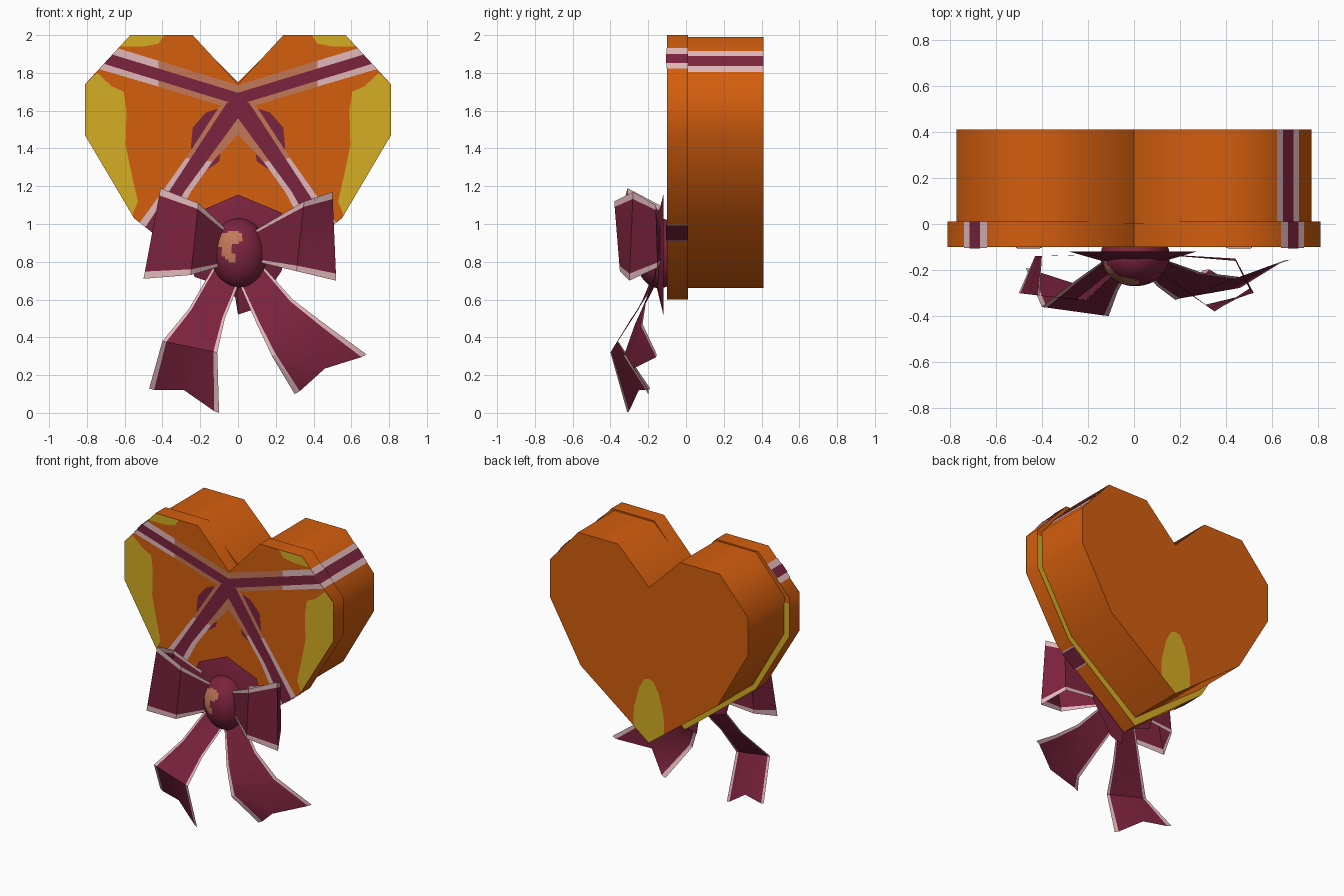
import bpy, bmesh, math
from mathutils import Vector

if "Cube" in bpy.data.objects:
    bpy.data.objects.remove(bpy.data.objects["Cube"])


def lin(c):
    c /= 255
    return c / 12.92 if c <= 0.04045 else ((c + 0.055) / 1.055) ** 2.4


def material(name, r, g, b):
    m = bpy.data.materials.new(name)
    m.diffuse_color = (lin(r), lin(g), lin(b), 1)
    m.use_nodes = True
    m.node_tree.nodes["Principled BSDF"].inputs["Base Color"].default_value = m.diffuse_color
    return m


ORANGE = material("orange", 212, 94, 14)
GOLD = material("gold", 212, 173, 35)
WINE = material("wine", 124, 35, 62)
PINK = material("pale_pink", 226, 184, 187)
TAN = material("tan", 195, 120, 90)


def finish(name, bm, mats, smooth=None):
    me = bpy.data.meshes.new(name)
    bm.to_mesh(me)
    bm.free()
    ob = bpy.data.objects.new(name, me)
    bpy.context.collection.objects.link(ob)
    for m in mats:
        me.materials.append(m)
    if smooth:
        bpy.ops.object.select_all(action='DESELECT')
        ob.select_set(True)
        bpy.context.view_layer.objects.active = ob
        bpy.ops.object.shade_smooth_by_angle(angle=math.radians(smooth))
    return ob


def mirrored(half):
    """Close a right-half outline whose first and last points lie on x = 0."""
    return half + [(-x, z) for x, z in half[-2:0:-1]]


def prism(name, outline, y0, y1, mat):
    bm = bmesh.new()
    f = bm.faces.new([bm.verts.new((x, y0, z)) for x, z in outline])
    ext = bmesh.ops.extrude_face_region(bm, geom=[f])
    bmesh.ops.translate(bm, vec=(0, y1 - y0, 0),
                        verts=[v for v in ext["geom"] if isinstance(v, bmesh.types.BMVert)])
    bmesh.ops.recalc_face_normals(bm, faces=bm.faces)
    return finish(name, bm, [mat], 60)


def add_face(bm, pts, direction):
    f = bm.faces.new([bm.verts.new(p) for p in pts])
    f.normal_update()
    if f.normal.dot(Vector(direction)) < 0:
        f.normal_flip()


def plate(name, mat, outline, y, mirror=True, facing=-1):
    """Thin painted patch parallel to the lid face."""
    bm = bmesh.new()
    for s in ((1, -1) if mirror else (1,)):
        add_face(bm, [(s * x, y, z) for x, z in outline], (0, facing, 0))
    finish(name, bm, [mat])


def wrap(name, mat, p, q, y0, y1, lift, sides=(1, -1)):
    """Band lying across a side wall, between outline points p and q."""
    n = Vector((-(q[1] - p[1]), 0, q[0] - p[0])).normalized()
    if n.x < 0:
        n = -n
    bm = bmesh.new()
    for s in sides:
        pts = [Vector((a[0], y, a[1])) + n * lift
               for a, y in ((p, y0), (q, y0), (q, y1), (p, y1))]
        add_face(bm, [(s * v.x, v.y, v.z) for v in pts], (s * n.x, 0, n.z))
    finish(name, bm, [mat])


def ribbon(name, rows, trim=0.08, notch=(0, 0, 0)):
    """Strip between two edges, with pale trim along both edges."""
    bm = bmesh.new()
    grid = []
    for i, (a, b) in enumerate(rows):
        a, b = Vector(a), Vector(b)
        row = [a.lerp(b, t) for t in (0, trim, 0.5, 1 - trim, 1)]
        if i == len(rows) - 1:
            row[2] += Vector(notch)
        grid.append([bm.verts.new(p) for p in row])
    for r0, r1 in zip(grid, grid[1:]):
        for j in range(4):
            f = bm.faces.new((r0[j], r0[j + 1], r1[j + 1], r1[j]))
            f.material_index = 1 if j in (0, 3) else 0
    bmesh.ops.recalc_face_normals(bm, faces=bm.faces)
    finish(name, bm, [WINE, PINK], 40)


# Heart-shaped box and lid
LID = [(0, 1.74), (0.24, 2.0), (0.57, 2.0), (0.81, 1.74), (0.81, 1.47), (0.55, 1.03), (0, 0.6)]
BOX = [(0, 1.75), (0.24, 1.99), (0.55, 1.99), (0.77, 1.74), (0.77, 1.48), (0.53, 1.06), (0, 0.66)]
prism("lid", mirrored(LID), -0.10, 0.01, ORANGE)
prism("box", mirrored(BOX), 0.0, 0.41, ORANGE)

# Gold patches on the lid face, lid back rim and box back
plate("side_gold", GOLD, [(0.81, 1.74), (0.81, 1.47), (0.56, 1.047), (0.53, 1.12), (0.56, 1.25),
                          (0.595, 1.42), (0.59, 1.6), (0.605, 1.70), (0.67, 1.73), (0.745, 1.80)], -0.102)
plate("top_gold", GOLD, [(0.39, 2.0), (0.57, 2.0), (0.625, 1.94), (0.5, 1.94), (0.42, 1.955)], -0.102)
plate("rim_gold", GOLD, mirrored([(0, 1.7), (0.81, 1.7), (0.81, 1.47), (0.55, 1.03), (0, 0.6)]),
      0.013, False, 1)
plate("back_gold", GOLD, mirrored([(0, 0.66), (0.12, 0.75), (0.115, 0.88), (0.075, 1.03),
                                   (0.035, 1.1), (0, 1.11)]), 0.413, False, 1)

# Crossed ribbon painted on the lid: pale trim outside, tan trim near the crossing, wine on top
plate("outer_blotch", WINE, [(0.08, 1.62), (0.17, 1.59), (0.24, 1.51), (0.25, 1.4), (0.21, 1.36)], -0.102)
plate("inner_blotch", WINE, [(0.08, 1.46), (0.1, 1.33), (0.19, 1.27), (0.2, 1.32)], -0.102)
plate("upper_trim", PINK, [(0.42, 1.864), (0.635, 1.93), (0.735, 1.82), (0.42, 1.727)], -0.104)
plate("upper_trim_inner", TAN, [(0, 1.735), (0.42, 1.864), (0.42, 1.727), (0, 1.6)], -0.104)
plate("lower_trim", PINK, [(0.275, 1.35), (0.395, 1.18), (0.52, 1.007), (0.39, 0.905),
                           (0.25, 1.17), (0.135, 1.33)], -0.104)
plate("lower_trim_inner", TAN, [(0, 1.65), (0.1, 1.62), (0.275, 1.35), (0.135, 1.33), (0, 1.475)], -0.104)
plate("upper_band", WINE, [(0, 1.695), (0.665, 1.897), (0.71, 1.848), (0, 1.63)], -0.106)
plate("lower_band", WINE, [(0, 1.66), (0.06, 1.64), (0.36, 1.18), (0.49, 0.983), (0.42, 0.928),
                           (0.285, 1.17), (0, 1.56)], -0.106)

# Ribbon wrapping over the side walls
wrap("lid_wrap_trim", PINK, (0.635, 1.93), (0.735, 1.821), -0.104, 0.01, 0.003)
wrap("lid_wrap_band", WINE, (0.665, 1.897), (0.71, 1.848), -0.106, 0.01, 0.006)
wrap("lid_low_trim", PINK, (0.512, 1.0), (0.398, 0.911), -0.104, 0.01, 0.002)
wrap("lid_low_band", WINE, (0.505, 0.995), (0.405, 0.917), -0.106, 0.01, 0.005)
wrap("box_wrap_trim", PINK, (0.618, 1.913), (0.715, 1.802), 0.01, 0.41, 0.003, (1,))
wrap("box_wrap_band", WINE, (0.642, 1.885), (0.688, 1.833), 0.01, 0.41, 0.006, (1,))

# Pointed rosette behind the knot
rim = [(0, 1.155), (0.23, 1.06), (0.27, 0.9), (0.23, 0.75), (0.09, 0.55),
       (0, 0.52), (-0.02, 0.65), (-0.23, 0.72), (-0.28, 0.9), (-0.22, 1.06)]
bm = bmesh.new()
tip = bm.verts.new((0, -0.2, 0.85))
ring = [bm.verts.new((x, -0.12, z)) for x, z in rim]
for i in range(len(ring)):
    bm.faces.new((tip, ring[i - 1], ring[i]))
bm.faces.new(ring)
bmesh.ops.recalc_face_normals(bm, faces=bm.faces)
finish("bow_rosette", bm, [WINE], 40)

# Bow loops: front sheet, outer turn, back sheet
ribbon("right_loop", [((0.08, -0.19, 0.96), (0.10, -0.19, 0.80)),
                      ((0.35, -0.38, 1.12), (0.31, -0.35, 0.75)),
                      ((0.50, -0.28, 1.17), (0.52, -0.30, 0.70)),
                      ((0.44, -0.16, 1.10), (0.44, -0.15, 0.77)),
                      ((0.08, -0.13, 0.96), (0.10, -0.13, 0.80))])
ribbon("left_loop", [((-0.06, -0.19, 0.97), (-0.08, -0.19, 0.78)),
                     ((-0.21, -0.33, 1.11), (-0.25, -0.33, 0.73)),
                     ((-0.41, -0.31, 1.19), (-0.50, -0.30, 0.71)),
                     ((-0.40, -0.14, 1.10), (-0.43, -0.14, 0.77)),
                     ((-0.08, -0.13, 0.96), (-0.10, -0.13, 0.80))])

# Hanging tails with notched ends
ribbon("right_tail", [((0.00, -0.15, 0.70), (0.12, -0.15, 0.79)),
                      ((0.10, -0.27, 0.47), (0.29, -0.21, 0.60)),
                      ((0.18, -0.33, 0.30), (0.46, -0.23, 0.47)),
                      ((0.30, -0.20, 0.10), (0.68, -0.155, 0.31))], 0.07, (-0.03, -0.1, 0.03))
ribbon("left_tail", [((0.01, -0.15, 0.70), (-0.12, -0.15, 0.79)),
                     ((-0.07, -0.29, 0.50), (-0.26, -0.25, 0.55)),
                     ((-0.11, -0.40, 0.32), (-0.40, -0.36, 0.38)),
                     ((-0.10, -0.31, 0.0), (-0.47, -0.19, 0.13))], 0.07, (0, 0, 0.055))

# Rounded knot with a tan hooked patch
bm = bmesh.new()
bmesh.ops.create_uvsphere(bm, u_segments=48, v_segments=36, radius=1)
for v in bm.verts:
    v.co = Vector((0.005 + v.co.x * 0.15, -0.14 + v.co.y * 0.13, 0.845 + v.co.z * 0.185))
for f in bm.faces:
    c = f.calc_center_median()
    blobs = ((-0.09, 0.915, 0.04, 0.035), (-0.03, 0.925, 0.05, 0.04), (-0.06, 0.87, 0.03, 0.05),
             (-0.035, 0.82, 0.025, 0.025))
    if c.y < -0.14 and any(((c.x - x) / a) ** 2 + ((c.z - z) / b) ** 2 < 1 for x, z, a, b in blobs):
        f.material_index = 1
finish("bow_knot", bm, [WINE, TAN], 60)
